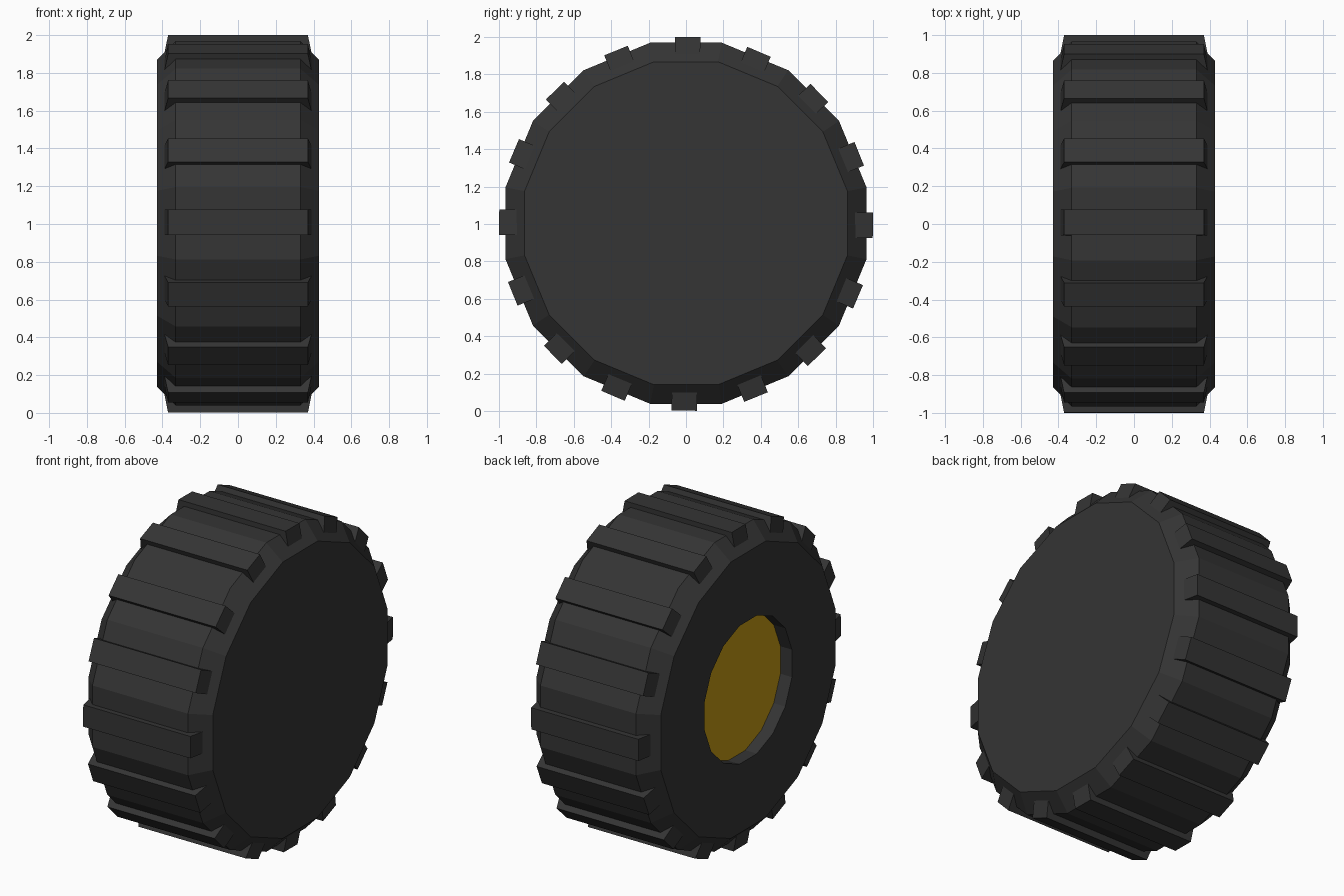
import bpy, bmesh
from math import cos, sin, pi, radians

if "Cube" in bpy.data.objects:
    bpy.data.objects.remove(bpy.data.objects["Cube"])

SIDES = 16
CZ = 1.004


def material(name, rgb):
    m = bpy.data.materials.new(name)
    m.diffuse_color = (*rgb, 1)
    m.use_nodes = True
    m.node_tree.nodes["Principled BSDF"].inputs["Base Color"].default_value = m.diffuse_color
    return m


def finish(bm, name, mat):
    bmesh.ops.recalc_face_normals(bm, faces=bm.faces[:])
    me = bpy.data.meshes.new(name)
    bm.to_mesh(me)
    bm.free()
    me.materials.append(mat)
    ob = bpy.data.objects.new(name, me)
    bpy.context.collection.objects.link(ob)
    return ob


def ring(bm, x, r):
    # polygon around the x axis with flats at top, bottom, front and back
    return [bm.verts.new((x, r * cos(a), CZ + r * sin(a)))
            for a in ((i + 0.5) * 2 * pi / SIDES for i in range(SIDES))]


rubber = material("rubber", (0.035, 0.035, 0.035))
yellow = material("yellow", (0.55, 0.32, 0.007))

# Tyre: lathed profile, closed on +x, open recess on -x
bm = bmesh.new()
profile = [(0.43, 0.88), (0.33, 0.984), (-0.33, 0.984),
           (-0.43, 0.88), (-0.43, 0.44), (-0.35, 0.44)]
rings = [ring(bm, x, r) for x, r in profile]
bm.faces.new(rings[0])
for a, b in zip(rings, rings[1:]):
    for i in range(SIDES):
        j = (i + 1) % SIDES
        bm.faces.new((a[i], a[j], b[j], b[i]))
finish(bm, "tyre", rubber)

# Hub disc at the bottom of the recess
bm = bmesh.new()
face = bm.faces.new(ring(bm, -0.35, 0.44))
if face.normal.x > 0:
    face.normal_flip()
me = bpy.data.meshes.new("hub_disc")
bm.normal_update()
if bm.faces[:][0].normal.x > 0:
    bmesh.ops.reverse_faces(bm, faces=bm.faces[:])
bm.to_mesh(me)
bm.free()
me.materials.append(yellow)
bpy.context.collection.objects.link(bpy.data.objects.new("hub_disc", me))

# Tread lugs: tapered bars spaced around the tyre
bm = bmesh.new()
W = 0.068
for k in range(SIDES):
    t = radians(k * 360 / SIDES - 0.5)

    def vert(x, w, r):
        return bm.verts.new((x, r * cos(t) - w * sin(t), 1.001 + r * sin(t) + w * cos(t)))

    lo = [vert(x, w, 0.90) for x, w in ((-0.39, -W), (0.39, -W), (0.39, W), (-0.39, W))]
    hi = [vert(x, w, 0.999) for x, w in ((-0.37, -W), (0.37, -W), (0.37, W), (-0.37, W))]
    bm.faces.new(lo)
    bm.faces.new(hi)
    for i in range(4):
        j = (i + 1) % 4
        bm.faces.new((lo[i], lo[j], hi[j], hi[i]))
finish(bm, "tread_lugs", rubber)
